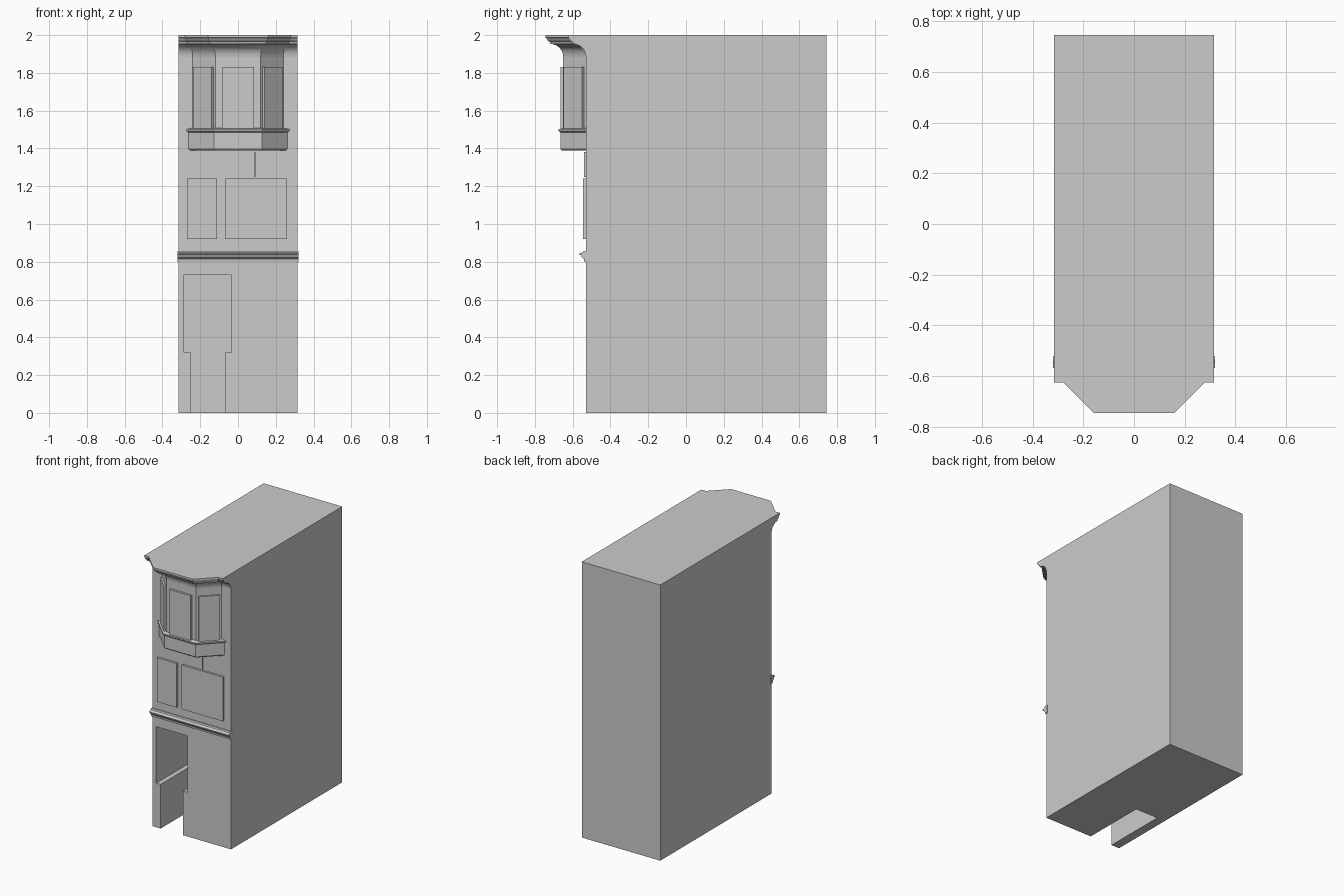
import bpy, bmesh, math
from mathutils import Matrix, Vector

if "Cube" in bpy.data.objects:
    bpy.data.objects.remove(bpy.data.objects["Cube"])

W = 0.315       # half width of the building
FRONT = -0.53   # front wall plane
BACK = 0.745


def finish(name, bm, smooth=False):
    bmesh.ops.recalc_face_normals(bm, faces=bm.faces)
    me = bpy.data.meshes.new(name)
    bm.to_mesh(me)
    bm.free()
    ob = bpy.data.objects.new(name, me)
    bpy.context.collection.objects.link(ob)
    if smooth:
        bpy.context.view_layer.objects.active = ob
        ob.select_set(True)
        bpy.ops.object.shade_smooth_by_angle(angle=math.radians(30))
        ob.select_set(False)
    return ob


def box(name, size, loc, turn=0.0):
    bm = bmesh.new()
    bmesh.ops.create_cube(bm, size=1)
    m = Matrix.Translation(loc) @ Matrix.Rotation(turn, 4, 'Z') @ Matrix.Diagonal((*size, 1))
    bm.transform(m)
    return finish(name, bm)


def prism(name, pts, depth, origin):
    """Extrude a closed polygon (3D points) along a vector."""
    bm = bmesh.new()
    f = bm.faces.new([bm.verts.new(Vector(p) + Vector(origin)) for p in pts])
    new = bmesh.ops.extrude_face_region(bm, geom=[f])["geom"]
    bmesh.ops.translate(bm, vec=depth, verts=[v for v in new if isinstance(v, bmesh.types.BMVert)])
    return finish(name, bm)


def loft(name, rings, smooth=False):
    """Skin closed rings of equal length and cap both ends."""
    bm = bmesh.new()
    rows = [[bm.verts.new(p) for p in r] for r in rings]
    n = len(rows[0])
    for a, b in zip(rows, rows[1:]):
        for i in range(n):
            j = (i + 1) % n
            bm.faces.new((a[i], a[j], b[j], b[i]))
    bm.faces.new(rows[0])
    bm.faces.new(rows[-1])
    return finish(name, bm, smooth)


def bay_ring(d, z):
    """Half-octagon plan pushed out by d, ending inside the wall."""
    x, y = 0.12 + 0.414 * d, -0.65 - d
    e = x + FRONT - y
    return [(-e, FRONT, z), (-x, y, z), (x, y, z), (e, FRONT, z)]


def eaves_ring(d, z):
    """Wall and bay outline together, pushed out by d."""
    x, e, y = 0.12 + 0.414 * d, 0.24 + 0.414 * d, FRONT - d
    return [(-W, FRONT + 0.01, z), (-W, y, z), (-e, y, z), (-x, y - 0.12, z),
            (x, y - 0.12, z), (e, y, z), (W, y, z), (W, FRONT + 0.01, z)]


# main block with the stepped entrance recess cut out
body = box("building_body", (2 * W, BACK - FRONT, 2), (0, (BACK + FRONT) / 2, 1))
outline = [(-0.25, -0.1), (-0.07, -0.1), (-0.07, 0.32), (-0.035, 0.32),
           (-0.035, 0.73), (-0.285, 0.73), (-0.285, 0.32), (-0.25, 0.32)]
cutter = prism("entrance_cutter", [(x, 0, z) for x, z in outline], (0, 0.57, 0), (0, -0.63, 0))
cutter.hide_render = True
mod = body.modifiers.new("entrance", 'BOOLEAN')
mod.operation = 'DIFFERENCE'
mod.solver = 'EXACT'
mod.object = cutter
bpy.context.view_layer.objects.active = body
bpy.ops.object.modifier_apply(modifier=mod.name)
bpy.data.objects.remove(cutter)

# moulding above the ground floor
belt = [(0.01, 0.80), (-0.008, 0.80), (-0.01, 0.815), (-0.022, 0.825), (-0.024, 0.835),
        (-0.037, 0.838), (-0.037, 0.843), (-0.015, 0.85), (-0.01, 0.858), (0.01, 0.858)]
prism("belt_moulding", [(0, y, z) for y, z in belt], (0.638, 0, 0), (-0.319, FRONT, 0))

# first floor windows
for name, x0, x1 in (("small_window", -0.27, -0.11), ("wide_window", -0.07, 0.26)):
    box(name, (x1 - x0, 0.03, 0.32), ((x0 + x1) / 2, FRONT, 1.08))

# thin plate under the bay
box("hanging_plate", (0.003, 0.02, 0.13), (0.09, FRONT, 1.315))

# bay window: body, base and sill
loft("bay_body", [bay_ring(0, 1.45), bay_ring(0, 1.885)])
loft("bay_base", [bay_ring(0.01, 1.39), bay_ring(0.015, 1.397), bay_ring(0.015, 1.49)])
loft("bay_sill", [bay_ring(0.015, 1.485), bay_ring(0.024, 1.493),
                  bay_ring(0.024, 1.502), bay_ring(0.002, 1.508)])

# bay window panes
box("bay_front_pane", (0.172, 0.03, 0.33), (0, -0.65, 1.665))
for side, s in (("left", -1), ("right", 1)):
    box(f"bay_{side}_pane", (0.14, 0.026, 0.33), (s * 0.18, -0.59, 1.665), s * math.pi / 4)

# coved eaves following wall and bay
cove = [(0.068 * (1 - math.cos(a)), 1.885 + 0.068 * math.sin(a))
        for a in (i * math.pi / 16 for i in range(9))]
steps = [(0.072, 1.965), (0.08, 1.968), (0.09, 1.985), (0.095, 1.987), (0.095, 2.0)]
loft("coved_eaves", [eaves_ring(d, z) for d, z in cove + steps], smooth=True)
